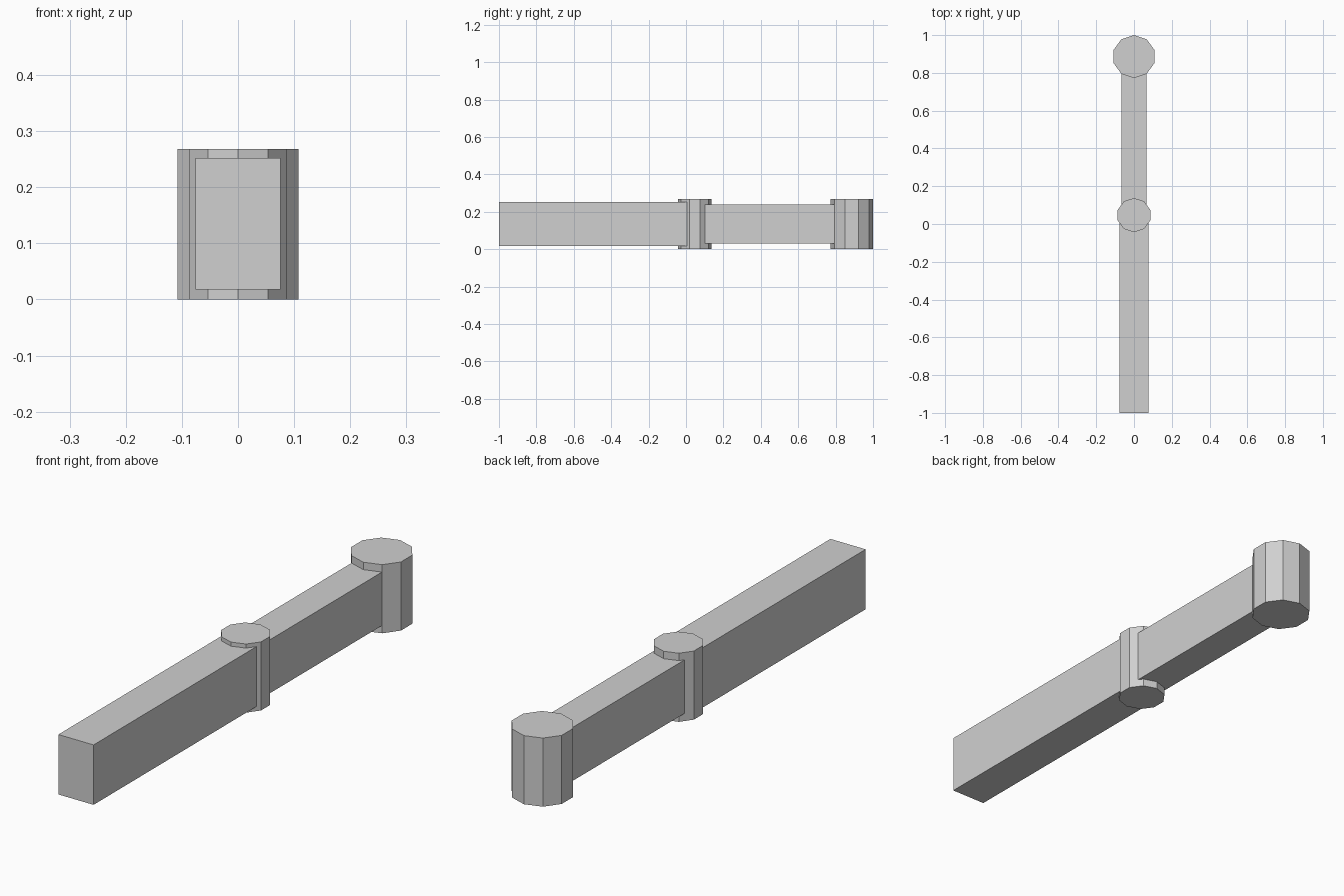
import bpy
from math import pi

cube = bpy.data.objects.get("Cube")
if cube:
    bpy.data.objects.remove(cube, do_unlink=True)

HEIGHT = 0.268

# Single flat grey
grey = bpy.data.materials.new("light_grey")
grey.use_nodes = True
colour = (0.63, 0.63, 0.63, 1)
grey.diffuse_color = colour
grey.node_tree.nodes["Principled BSDF"].inputs["Base Color"].default_value = colour


def finish(name):
    obj = bpy.context.object
    obj.name = name
    obj.data.materials.append(grey)
    return obj


def beam(name, width, y0, y1, z0, z1):
    bpy.ops.mesh.primitive_cube_add(size=1, location=(0, (y0 + y1) / 2, (z0 + z1) / 2))
    obj = finish(name)
    obj.scale = (width, y1 - y0, z1 - z0)


def post(name, radius, y):
    # Ten-sided post with a corner pointing along the beams
    bpy.ops.mesh.primitive_cylinder_add(vertices=10, radius=radius, depth=HEIGHT,
                                        location=(0, y, HEIGHT / 2))
    finish(name)


# Wide front beam and narrower rear beam meet inside the middle post
beam("front_beam", 0.152, -1.0, 0.047, 0.018, 0.252)
beam("rear_beam", 0.132, 0.047, 0.886, 0.03, 0.239)

# Posts at the joint and at the rear end
post("middle_post", 0.0905, 0.047)
post("end_post", 0.1135, 0.8865)
